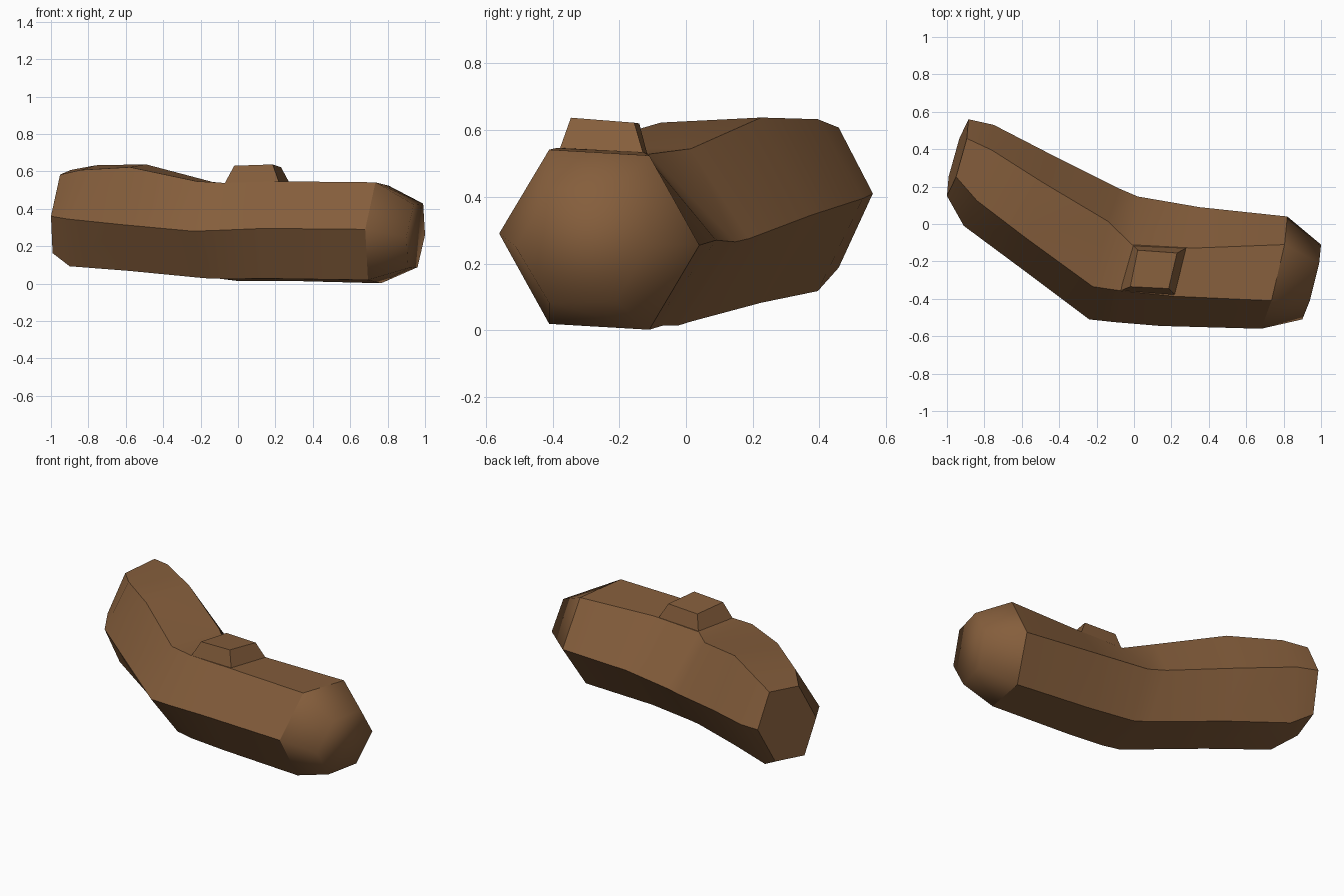
import bpy, bmesh
from mathutils import Vector as V

if "Cube" in bpy.data.objects:
    bpy.data.objects.remove(bpy.data.objects["Cube"])

bark = bpy.data.materials.new("brown bark")
bark.diffuse_color = (0.235, 0.112, 0.045, 1)
bark.use_nodes = True
bark.node_tree.nodes["Principled BSDF"].inputs["Base Color"].default_value = bark.diffuse_color


def hex_ring(front, back, lean, rise, fall, pinch=0):
    """Six corners of a log section spanned between its front and back corner."""
    f, b = V(front), V(back)
    qf, qb = f.lerp(b, 0.25), f.lerp(b, 0.75)
    up, down = V((lean, 0, rise)), V((-lean, 0, -fall))
    return [f, qf + up, qb + up + V((0, pinch, 0)), b, qb + down, qf + down]


def loft(name, rings, smooth_from=None, sharp_rings=()):
    """Skin between rings; long edges are sharp before ring smooth_from."""
    bm = bmesh.new()
    rows = [[bm.verts.new(p) for p in r] for r in rings]
    n = len(rows[0])
    for a, b in zip(rows, rows[1:]):
        for i in range(n):
            j = (i + 1) % n
            bm.faces.new((a[i], a[j], b[j], b[i]))
    bm.faces.new(rows[0])
    bm.faces.new(rows[-1][::-1])
    bmesh.ops.recalc_face_normals(bm, faces=bm.faces)
    for f in bm.faces:
        f.smooth = True
    last = len(rows) if smooth_from is None else smooth_from
    for k, row in enumerate(rows):
        for i in range(n):
            if k in sharp_rings:
                bm.edges.get((row[i], row[(i + 1) % n])).smooth = False
            if k + 1 < len(rows) and k < last:
                bm.edges.get((row[i], rows[k + 1][i])).smooth = False
    me = bpy.data.meshes.new(name)
    bm.to_mesh(me)
    bm.free()
    me.materials.append(bark)
    ob = bpy.data.objects.new(name, me)
    bpy.context.collection.objects.link(ob)
    return ob


# Bent log, from the flat left end to the rounded right end
loft("log", [
    hex_ring((-1.00, 0.15, 0.36), (-0.885, 0.56, 0.41), 0.02, 0.21, 0.21),
    hex_ring((-0.91, -0.01, 0.345), (-0.75, 0.53, 0.395), 0.03, 0.25, 0.265),
    hex_ring((-0.62, -0.225, 0.315), (-0.45, 0.375, 0.345), 0.0, 0.30, 0.255),
    hex_ring((-0.24, -0.51, 0.28), (-0.08, 0.19, 0.275), -0.02, 0.268, 0.25),
    hex_ring((-0.10, -0.525, 0.285), (0.02, 0.147, 0.265), 0.0, 0.258, 0.255, -0.09),
    hex_ring((0.14, -0.545, 0.295), (0.35, 0.09, 0.27), 0.02, 0.258, 0.262, -0.06),
    hex_ring((0.68, -0.56, 0.29), (0.82, 0.04, 0.255), 0.02, 0.26, 0.262),
    hex_ring((0.90, -0.51, 0.25), (1.00, -0.11, 0.26), 0.015, 0.17, 0.17),
], smooth_from=6, sharp_rings=(0, 6))

# Cut branch stub on the top face
loft("branch_stub", [
    [(-0.08, -0.36, 0.52), (-0.01, -0.11, 0.505), (0.285, -0.125, 0.52), (0.225, -0.385, 0.525)],
    [(-0.02, -0.335, 0.63), (0.02, -0.14, 0.62), (0.23, -0.155, 0.622), (0.185, -0.345, 0.637)],
], sharp_rings=(0, 1))
